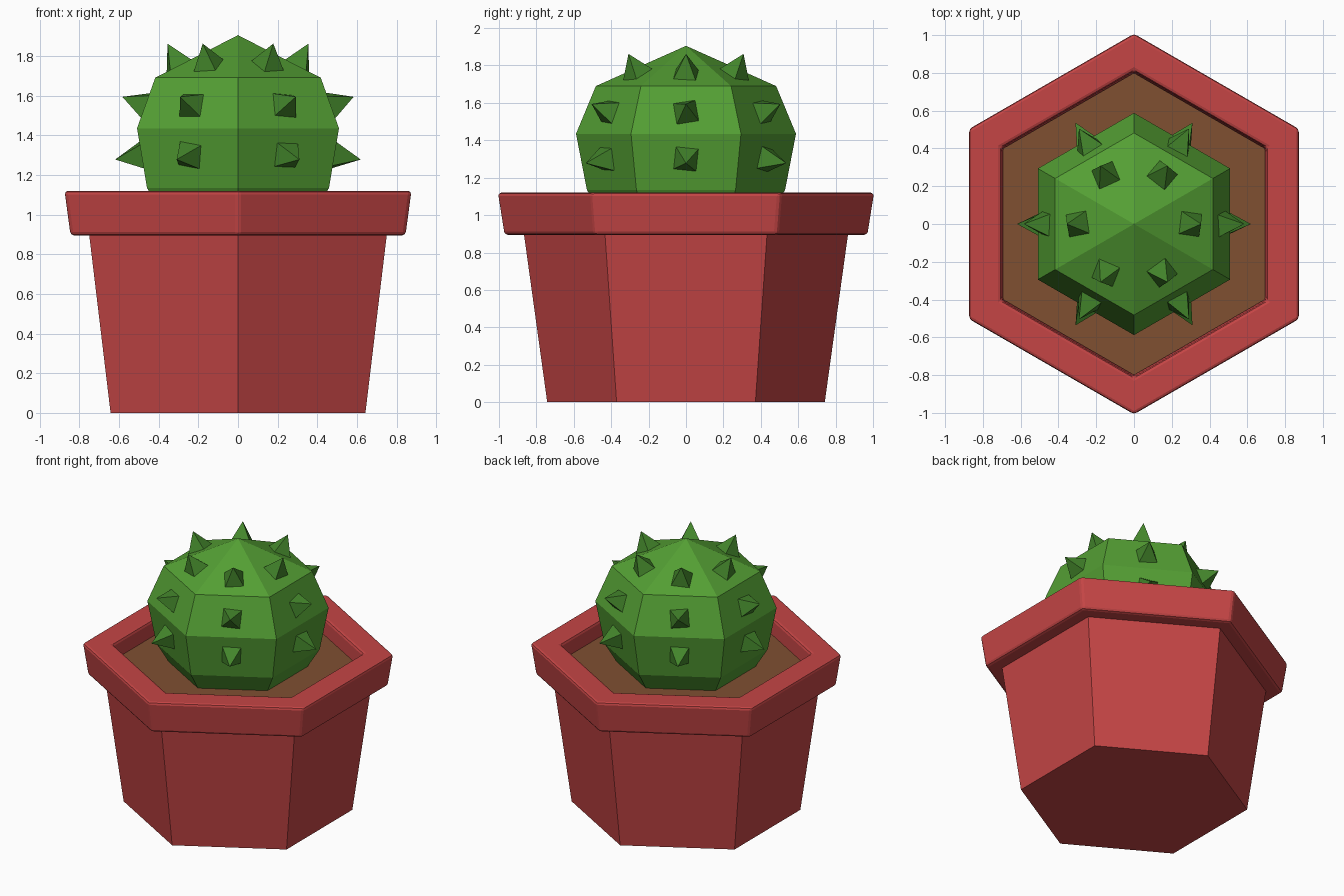
import bpy, bmesh, math, random
from mathutils import Vector, Matrix

if "Cube" in bpy.data.objects:
    bpy.data.objects.remove(bpy.data.objects["Cube"])

random.seed(4)
SIDES = 6


def material(name, rgb):
    m = bpy.data.materials.new(name)
    m.diffuse_color = (*rgb, 1)
    m.use_nodes = True
    m.node_tree.nodes["Principled BSDF"].inputs["Base Color"].default_value = m.diffuse_color
    return m


red = material("terracotta red", (0.56, 0.060, 0.060))
brown = material("soil brown", (0.215, 0.080, 0.031))
green = material("cactus green", (0.089, 0.350, 0.034))
dark_green = material("spike green", (0.056, 0.235, 0.024))


def finish(bm, name, mat):
    bmesh.ops.recalc_face_normals(bm, faces=bm.faces)
    me = bpy.data.meshes.new(name)
    bm.to_mesh(me)
    bm.free()
    ob = bpy.data.objects.new(name, me)
    bpy.context.collection.objects.link(ob)
    me.materials.append(mat)
    return ob


def hex_lathe(name, profile, mat, closed=False):
    """Sweep (radius, z) points round a hexagon; closed makes a ring, else ends are capped."""
    bm = bmesh.new()
    rings = []
    for r, z in profile:
        ring = []
        for k in range(SIDES):
            a = math.radians(30 + 60 * k)
            ring.append(bm.verts.new((r * math.cos(a), r * math.sin(a), z)))
        rings.append(ring)
    pairs = list(zip(rings, rings[1:]))
    if closed:
        pairs.append((rings[-1], rings[0]))
    for lo, hi in pairs:
        for k in range(SIDES):
            j = (k + 1) % SIDES
            bm.faces.new((lo[k], lo[j], hi[j], hi[k]))
    if not closed:
        bm.faces.new(rings[0])
        bm.faces.new(rings[-1])
    bmesh.ops.remove_doubles(bm, verts=bm.verts, dist=1e-4)
    return finish(bm, name, mat)


# Pot body
hex_lathe("pot_body", [(0.742, 0), (0.868, 0.91)], red)

# Thick rim with softened edges
rim = hex_lathe("pot_rim", [(0.975, 0.895), (1.01, 1.12), (0.81, 1.12),
                            (0.795, 0.895)], red, closed=True)
bev = rim.modifiers.new("soft_edges", "BEVEL")
bev.width = 0.018
bev.segments = 2
bev.limit_method = "ANGLE"
bev.angle_limit = math.radians(30)

# Soil
hex_lathe("soil", [(0.80, 0.93), (0.80, 1.01)], brown)

# Cactus: six-sided faceted ball, apex is a merged ring
hex_lathe("cactus_body", [(0.42, 0.96), (0.53, 1.135), (0.588, 1.435),
                          (0.482, 1.69), (0.00001, 1.905)], green)

# Spikes: square pyramids, one per facet in three rows
# each row: facet centre distance, height, outward normal (radial, z), length
rows = [(0.486, 1.30, (0.986, -0.165), 0.135),
        (0.466, 1.55, (0.936, 0.35), 0.125),
        (0.298, 1.751, (0.459, 0.888), 0.125)]
bm = bmesh.new()
for dist, z, (nr, nz), length in rows:
    for k in range(SIDES):
        a = math.radians(60 * k)
        c, s = math.cos(a), math.sin(a)
        n = Vector((nr * c, nr * s, nz)).normalized()
        side = Vector((-s, c, 0))
        up = n.cross(side)
        frame = Matrix((side, up, n)).transposed().to_4x4()
        sink = 0.015
        place = (Matrix.Translation(Vector((dist * c, dist * s, z)) + n * ((length - sink) / 2))
                 @ frame @ Matrix.Rotation(random.uniform(-0.2, 0.2) + math.pi / 4, 4, "Z"))
        bmesh.ops.create_cone(bm, cap_ends=True, segments=4, radius1=0.095,
                              radius2=0, depth=length + sink, matrix=place)
finish(bm, "cactus_spikes", dark_green)
